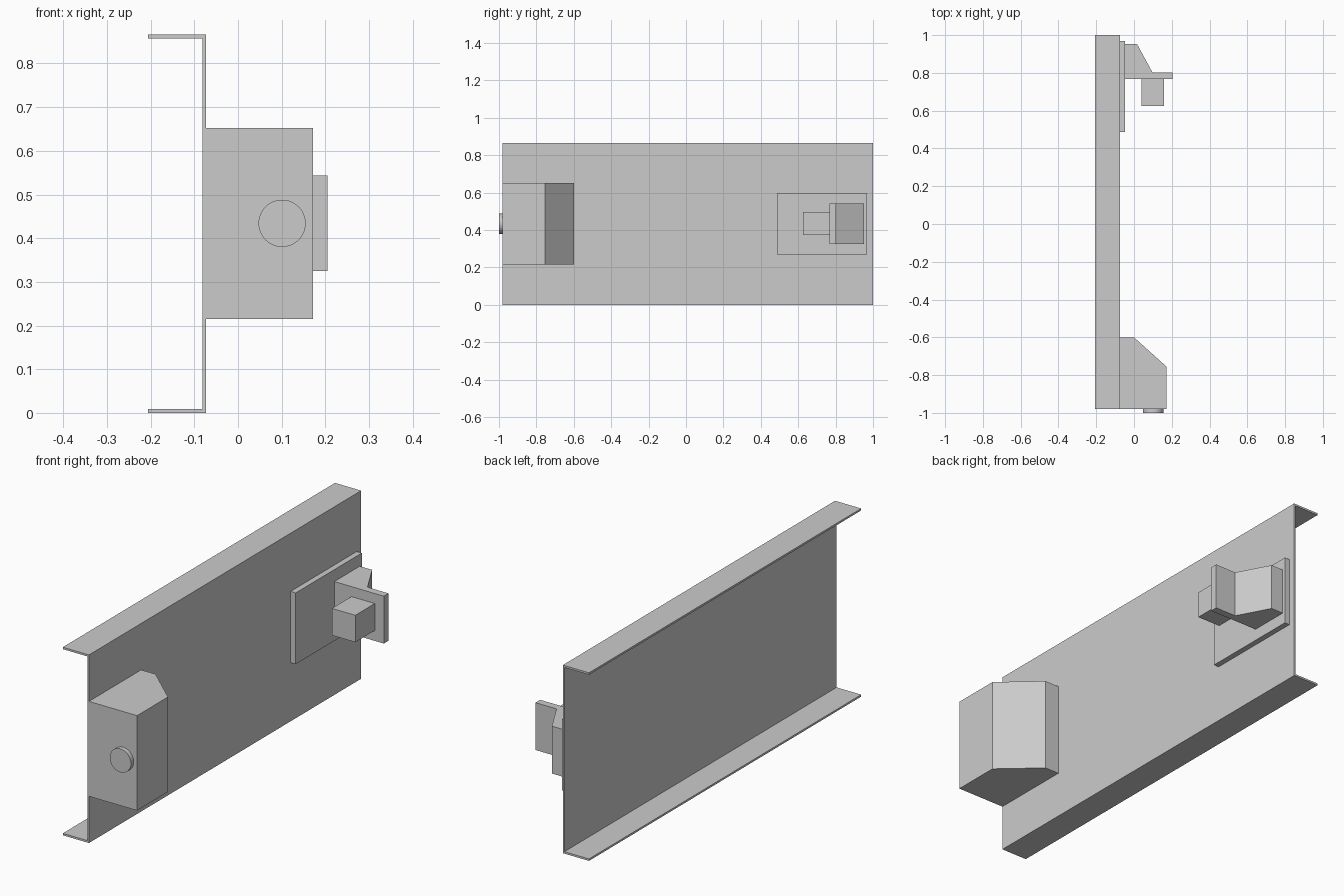
import bpy, bmesh

if "Cube" in bpy.data.objects:
    bpy.data.objects.remove(bpy.data.objects["Cube"])


def prism(name, points, axis, lo, hi):
    """Extrude a closed profile along an axis: XY profile along z, or XZ profile along y."""
    def at(p, t):
        return (p[0], p[1], t) if axis == 'z' else (p[0], t, p[1])
    bm = bmesh.new()
    a = [bm.verts.new(at(p, lo)) for p in points]
    b = [bm.verts.new(at(p, hi)) for p in points]
    n = len(points)
    bm.faces.new(a)
    bm.faces.new(b)
    for i in range(n):
        j = (i + 1) % n
        bm.faces.new((a[i], a[j], b[j], b[i]))
    bmesh.ops.recalc_face_normals(bm, faces=bm.faces)
    mesh = bpy.data.meshes.new(name)
    bm.to_mesh(mesh)
    bm.free()
    obj = bpy.data.objects.new(name, mesh)
    bpy.context.collection.objects.link(obj)
    return obj


def box(name, x, y, z):
    return prism(name, [(x[0], y[0]), (x[1], y[0]), (x[1], y[1]), (x[0], y[1])], 'z', *z)


WEB = -0.073   # outer face of the channel
TOP = 0.866

# C-shaped channel panel, open toward -x
prism("channel_panel",
      [(-0.206, 0), (WEB, 0), (WEB, TOP), (-0.206, TOP),
       (-0.206, TOP - 0.009), (-0.081, TOP - 0.009), (-0.081, 0.009), (-0.206, 0.009)],
      'y', -0.98, 1.0)

# Front housing with a chamfered rear corner
prism("front_housing",
      [(WEB, -0.98), (0.172, -0.98), (0.172, -0.755), (0.0, -0.6), (WEB, -0.6)],
      'z', 0.215, 0.652)

# Round button on the housing front
bpy.ops.mesh.primitive_cylinder_add(vertices=48, radius=0.054, depth=0.022,
                                    location=(0.101, -0.989, 0.434),
                                    rotation=(1.570796, 0, 0))
bpy.context.object.name = "round_button"
bpy.ops.object.shade_smooth_by_angle()

# Rear mounting plate, bracket and the block it carries
box("mounting_plate", (WEB, -0.047), (0.487, 0.968), (0.27, 0.598))
prism("bracket",
      [(-0.047, 0.768), (0.205, 0.768), (0.205, 0.802), (0.098, 0.802),
       (0.016, 0.953), (-0.047, 0.953)],
      'z', 0.325, 0.543)
box("bracket_block", (0.04, 0.159), (0.626, 0.768), (0.373, 0.497))
